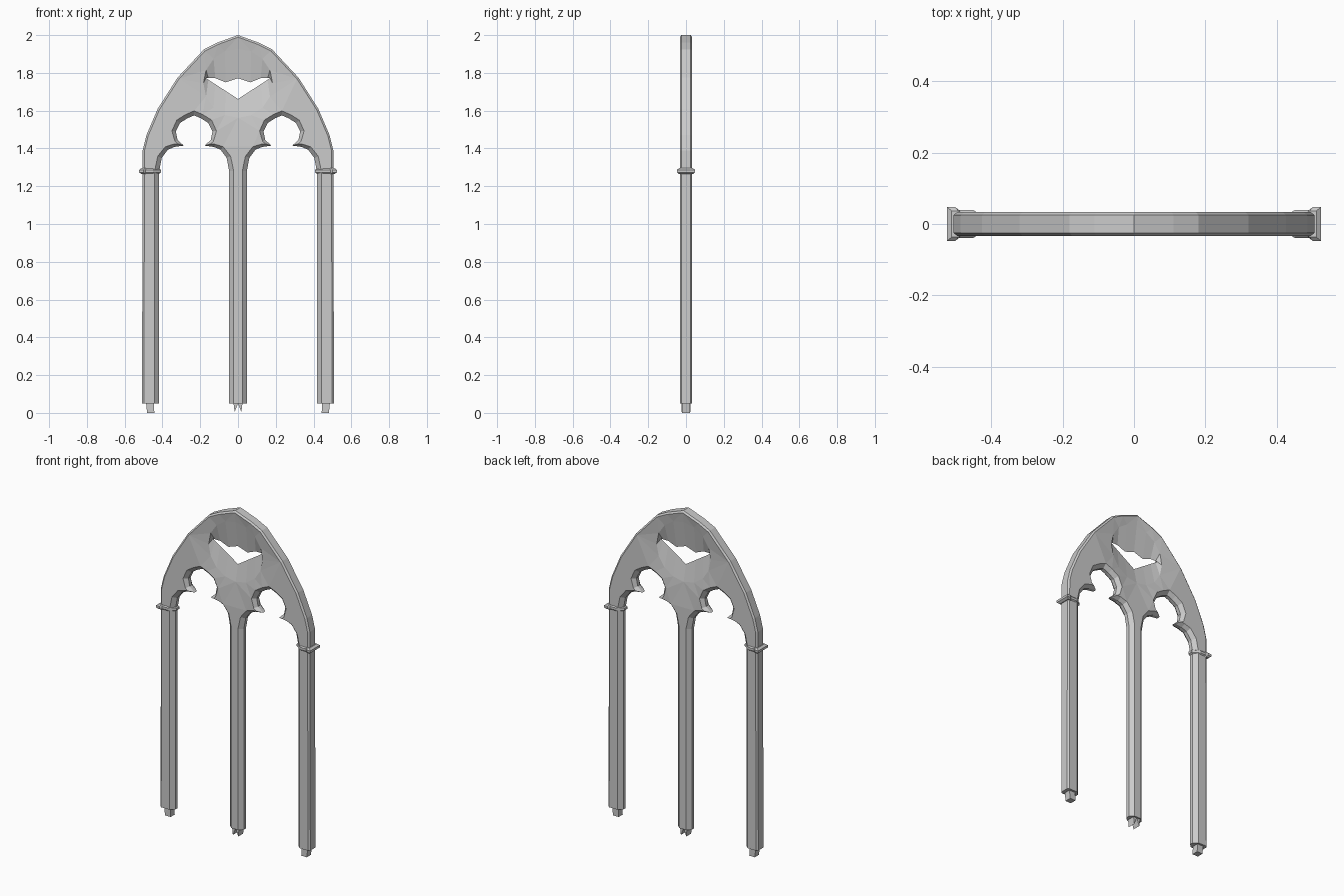
import bpy, bmesh, math
from mathutils import Vector

if "Cube" in bpy.data.objects:
    bpy.data.objects.remove(bpy.data.objects["Cube"])

FACE_Y = 0.033   # half thickness of the tracery


def finish(name, bm):
    bmesh.ops.recalc_face_normals(bm, faces=bm.faces)
    me = bpy.data.meshes.new(name)
    bm.to_mesh(me)
    bm.free()
    ob = bpy.data.objects.new(name, me)
    bpy.context.collection.objects.link(ob)
    return ob


def bridge(bm, a, b):
    n = len(a)
    for i in range(n):
        j = (i + 1) % n
        bm.faces.new((a[i], a[j], b[j], b[i]))


def loop_edges(bm, vs):
    return [bm.edges.get((vs[i - 1], vs[i])) for i in range(len(vs))]


def loft(name, rings):
    bm = bmesh.new()
    loops = [[bm.verts.new(p) for p in r] for r in rings]
    for a, b in zip(loops, loops[1:]):
        bridge(bm, a, b)
    bm.faces.new(loops[0])
    bm.faces.new(loops[-1])
    return finish(name, bm)


# Outline, clockwise from the front: (x, z, inset of the face edge, y of the side edge)
arch = [(0.11, 1.96), (0.18, 1.925), (0.32, 1.775), (0.425, 1.61),
        (0.485, 1.47), (0.505, 1.39), (0.508, 0.05)]
foil = [(0.185, 0.05, .024), (0.185, 1.28, .024), (0.172, 1.35, .022), (0.14, 1.393, .02),
        (0.105, 1.408, .015), (0.055, 1.415, .014), (0.088, 1.445, .015),
        (0.097, 1.49, .02), (0.075, 1.535, .022), (0.035, 1.56, .022), (0, 1.575, .022)]

outline = [(-x, z, .01, .025) for x, z in reversed(arch)]
outline += [(0, 2.0, .01, .025)] + [(x, z, .01, .025) for x, z in arch]
for c in (0.232, -0.232):
    outline += [(c + x, z, d, .011) for x, z, d in foil]
    outline += [(c - x, z, d, .011) for x, z, d in reversed(foil[:-1])]


def inset_points(pts):
    out = []
    for i, (x, z, d, _) in enumerate(pts):
        p = Vector((x, z))
        e1 = (p - Vector(pts[i - 1][:2])).normalized()
        e2 = (Vector(pts[(i + 1) % len(pts)][:2]) - p).normalized()
        n1, n2 = Vector((e1.y, -e1.x)), Vector((e2.y, -e2.x))
        if z < 0.06:                      # cut feet only move sideways
            s = n1.x if abs(n1.x) > abs(n2.x) else n2.x
            out.append(p + Vector((math.copysign(d, s), 0)))
        else:
            out.append(p + (n1 + n2) * (d / (1 + n1.dot(n2))))
    return out


# Window tracery: chamfered outline, faces with a round eye sinking to a small opening
bm = bmesh.new()
inner = inset_points(outline)
front = [bm.verts.new((p.x, -FACE_Y, p.y)) for p in inner]
mid_f = [bm.verts.new((x, -y, z)) for x, z, _, y in outline]
mid_b = [bm.verts.new((x, y, z)) for x, z, _, y in outline]
back = [bm.verts.new((p.x, FACE_Y, p.y)) for p in inner]
for a, b in ((front, mid_f), (mid_f, mid_b), (mid_b, back)):
    bridge(bm, a, b)

N = 16
hole = []
for k in range(N):
    a = 2 * math.pi * k / N
    x = 0.17 * math.cos(a)
    if k <= N // 2:
        z = 1.75 if k in (3, 5) else 1.772
    else:
        z = 1.772 - 0.11 * (1 - abs(x) / 0.17)
    hole.append(bm.verts.new((x, 0, z)))
for side, loop in ((-1, front), (1, back)):
    eye = [bm.verts.new((0.183 * math.cos(2 * math.pi * k / N), side * 0.023,
                         1.745 + 0.183 * math.sin(2 * math.pi * k / N))) for k in range(N)]
    bridge(bm, eye, hole)
    edges = loop_edges(bm, loop) + loop_edges(bm, eye)
    bmesh.ops.triangle_fill(bm, use_beauty=True, use_dissolve=False,
                            edges=edges, normal=(0, side, 0))
finish("window_tracery", bm)

# Capital bands around the two outer shafts
half = [(.523, .047), (.50, .047), (.49, .039), (.45, .039), (.408, .014)]
plan = half + [(x, -y) for x, y in reversed(half)]
for s, side in ((-1, "left"), (1, "right")):
    rings = [[(s * (.465 + (x - .465) * k), y * k, z) for x, y in plan]
             for z, k in ((1.264, .78), (1.273, 1), (1.287, 1), (1.296, .78))]
    loft("capital_band_" + side, rings)

# Broken stubs under the shafts
def stub(name, profile, y):
    loft(name, [[(x, -y, z) for x, z in profile], [(x, y, z) for x, z in profile]])

for s, side in ((-1, "left"), (1, "right")):
    stub("outer_stub_" + side,
         [(s * .487, .055), (s * .481, 0), (s * .443, 0), (s * .445, .055)], .02)
    stub("centre_stub_" + side,
         [(s * .002, .055), (s * .004, .04), (s * .018, .005), (s * .024, .055)], .024)
